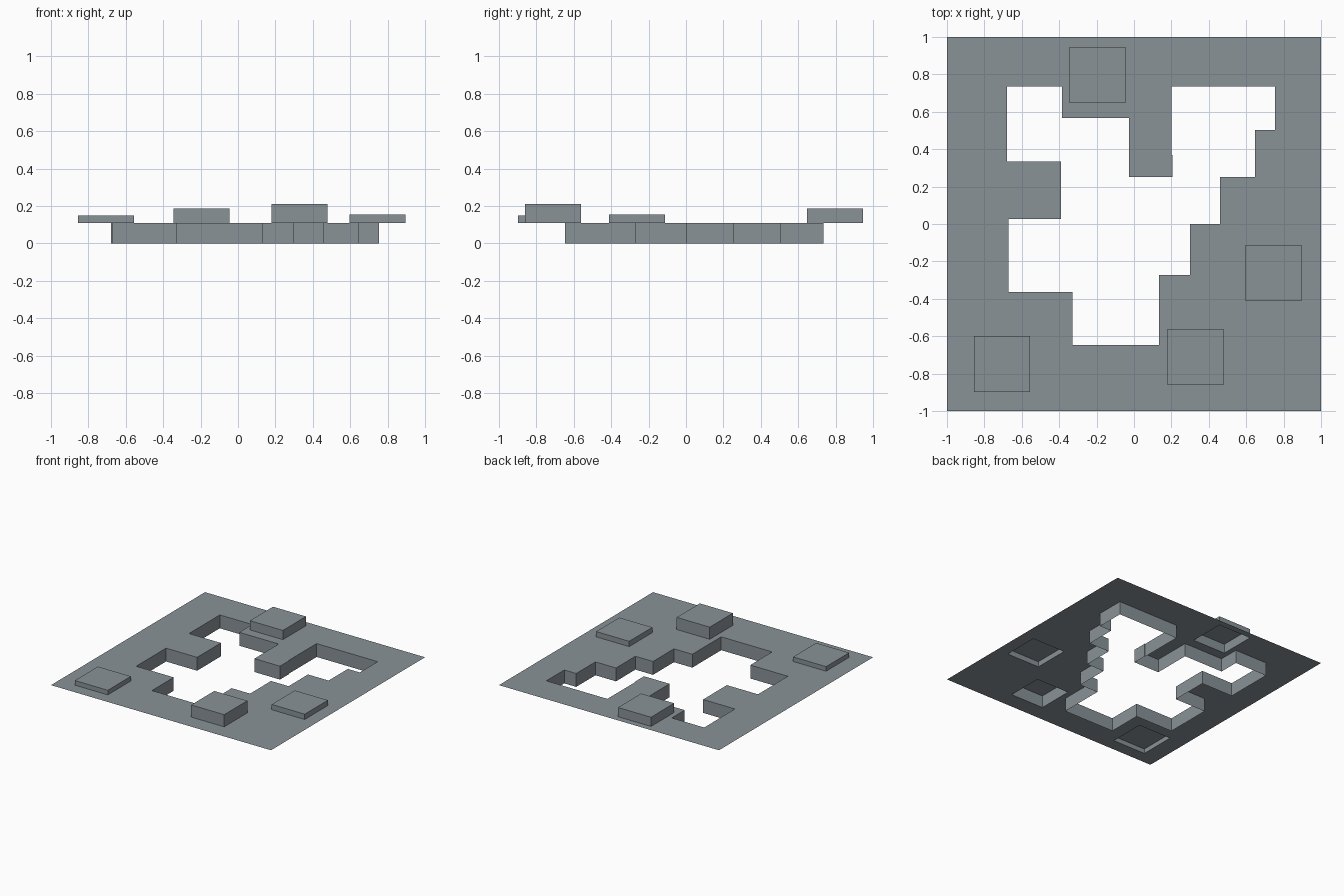
import bpy, bmesh

if "Cube" in bpy.data.objects:
    bpy.data.objects.remove(bpy.data.objects["Cube"])

grey = bpy.data.materials.new("slate grey")
grey.diffuse_color = (0.25, 0.29, 0.31, 1)
grey.use_nodes = True
grey.node_tree.nodes["Principled BSDF"].inputs["Base Color"].default_value = grey.diffuse_color

LEVEL = 0.11  # height of the thin sheet


def finish(name, bm):
    mesh = bpy.data.meshes.new(name)
    bm.to_mesh(mesh)
    bm.free()
    mesh.materials.append(grey)
    obj = bpy.data.objects.new(name, mesh)
    bpy.context.collection.objects.link(obj)
    return obj


def loop(bm, points, z):
    verts = [bm.verts.new((x, y, z)) for x, y in points]
    for a, b in zip(verts, verts[1:] + verts[:1]):
        bm.edges.new((a, b))
    return verts


def walls(bm, low, high):
    n = len(low)
    for i in range(n):
        j = (i + 1) % n
        bm.faces.new((low[i], low[j], high[j], high[i]))


def square(x, y, half):
    return [(x - half, y - half), (x + half, y - half),
            (x + half, y + half), (x - half, y + half)]


# Stepped opening, clockwise so its walls face into the gap
opening = [(-0.68, 0.735), (-0.385, 0.735), (-0.385, 0.567), (-0.027, 0.567),
           (-0.027, 0.252), (0.205, 0.252), (0.205, 0.37), (0.2, 0.37),
           (0.2, 0.735), (0.755, 0.735), (0.755, 0.502), (0.647, 0.502),
           (0.647, 0.252), (0.46, 0.252), (0.46, 0.0), (0.3, 0.0),
           (0.3, -0.272), (0.133, -0.272), (0.133, -0.647), (-0.33, -0.647),
           (-0.33, -0.363), (-0.672, -0.363), (-0.672, 0.026), (-0.39, 0.026),
           (-0.39, 0.335), (-0.68, 0.335)]

# Raised blocks: name, centre x, centre y, top height
blocks = [("back_block", -0.195, 0.797, 0.186),
          ("right_block", 0.745, -0.262, 0.154),
          ("front_block", 0.328, -0.712, 0.21),
          ("left_block", -0.705, -0.748, 0.148)]

# Flat sheet with the opening and block footprints left out
bm = bmesh.new()
loop(bm, square(0, 0, 1), LEVEL)
loop(bm, opening, LEVEL)
for name, x, y, top in blocks:
    loop(bm, square(x, y, 0.15), LEVEL)
bmesh.ops.triangle_fill(bm, use_beauty=True, edges=bm.edges[:], normal=(0, 0, 1))
for f in bm.faces:
    f.normal_update()
    if f.normal.z < 0:
        f.normal_flip()
finish("sheet", bm)

# Skirt hanging from the opening down to the ground
bm = bmesh.new()
walls(bm, loop(bm, opening, 0), loop(bm, opening, LEVEL))
finish("opening_wall", bm)

# Hollow blocks, open underneath
for name, x, y, top in blocks:
    bm = bmesh.new()
    outline = square(x, y, 0.15)
    upper = loop(bm, outline, top)
    walls(bm, loop(bm, outline, LEVEL), upper)
    bm.faces.new(upper)
    finish(name, bm)
